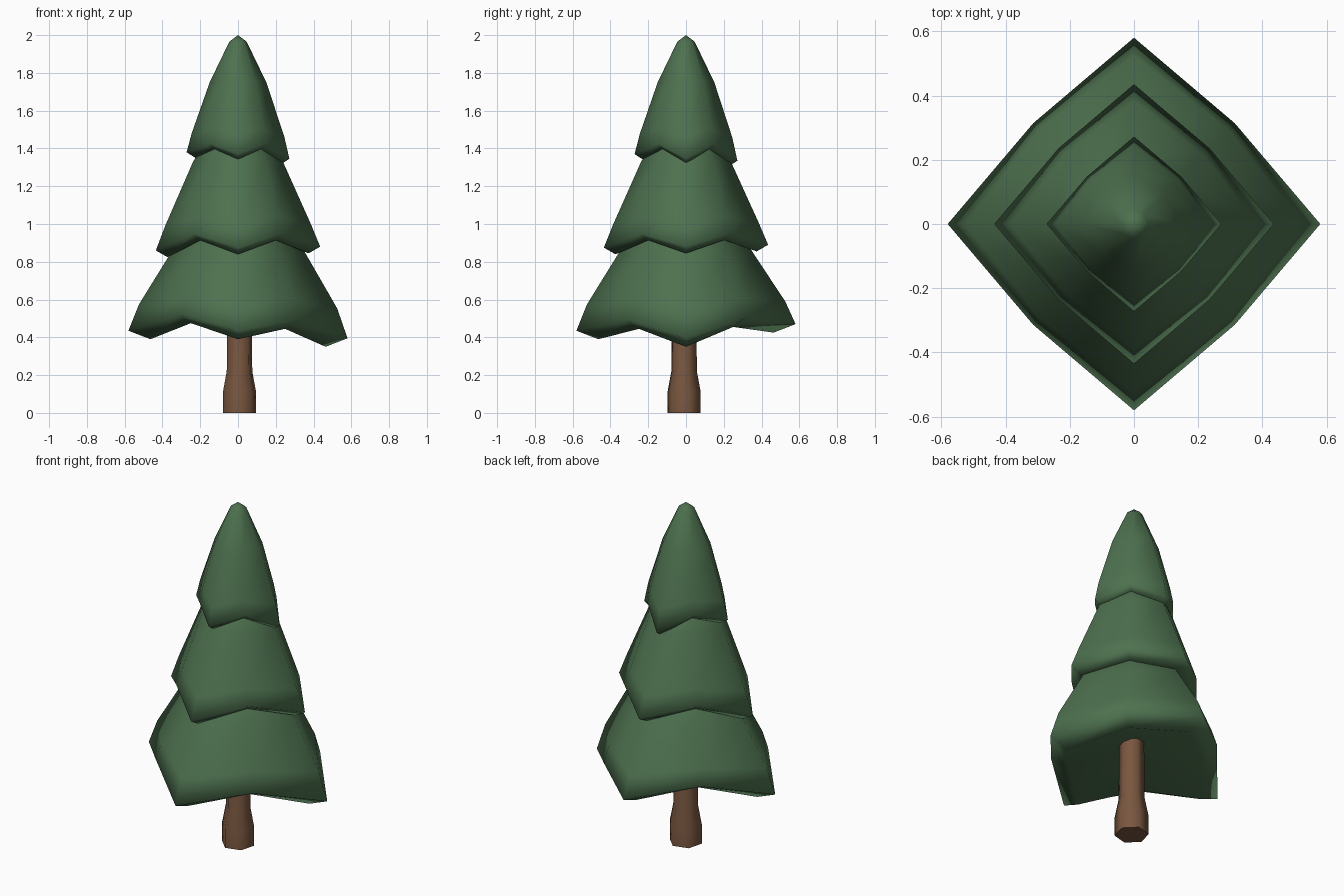
import bpy
import bmesh
from math import cos, sin, pi, radians

cube = bpy.data.objects.get("Cube")
if cube:
    bpy.data.objects.remove(cube, do_unlink=True)


def material(name, rgb):
    mat = bpy.data.materials.new(name)
    mat.use_nodes = True
    mat.diffuse_color = (*rgb, 1)
    bsdf = mat.node_tree.nodes["Principled BSDF"]
    bsdf.inputs["Base Color"].default_value = (*rgb, 1)
    bsdf.inputs["Roughness"].default_value = 0.9
    return mat


def skin(name, rings, mat, angle):
    """Join rings of points into a closed body; a one-point ring is a tip."""
    bm = bmesh.new()
    loops = [[bm.verts.new(p) for p in ring] for ring in rings]
    for a, b in zip(loops, loops[1:]):
        n = max(len(a), len(b))
        for i in range(n):
            j = (i + 1) % n
            if len(a) == 1:
                bm.faces.new((a[0], b[i], b[j]))
            elif len(b) == 1:
                bm.faces.new((a[i], a[j], b[0]))
            else:
                bm.faces.new((a[i], a[j], b[j], b[i]))
    for end in (loops[0], loops[-1]):
        if len(end) > 2:
            bm.faces.new(end)
    bmesh.ops.recalc_face_normals(bm, faces=bm.faces)
    mesh = bpy.data.meshes.new(name)
    bm.to_mesh(mesh)
    bm.free()
    mesh.materials.append(mat)
    obj = bpy.data.objects.new(name, mesh)
    bpy.context.collection.objects.link(obj)
    bpy.ops.object.select_all(action="DESELECT")
    obj.select_set(True)
    bpy.context.view_layer.objects.active = obj
    bpy.ops.object.shade_smooth_by_angle(angle=radians(angle))


def diamond(radius, squash, heights):
    """Four corners on the axes, with squashed side points between them."""
    ring = []
    for i, z in enumerate(heights):
        r = radius * (squash if i % 2 else 1)
        ring.append((r * cos(i * pi / 4), r * sin(i * pi / 4), z))
    return ring


def tier(name, rim_radius, rim, lip, shoulder, upper, hollow, tip=None):
    """A drooping skirt: recessed underside, lip, rim, shoulder, upper rings."""
    inset, drop = lip
    radius, rise = shoulder
    mean = sum(rim) / len(rim)
    rings = [
        [(0, 0, hollow)],
        diamond(rim_radius * inset, 0.76, [z - drop for z in rim]),
        diamond(rim_radius, 0.765, rim),
        diamond(radius, 0.79, [mean + rise + 0.5 * (z - mean) for z in rim]),
    ]
    rings += [diamond(r, squash, [z] * 8) for r, squash, z in upper]
    if tip:
        rings.append([(0, 0, tip)])
    skin(name, rings, needles, 85)


needles = material("needle green", (0.075, 0.165, 0.078))
bark = material("bark brown", (0.19, 0.094, 0.05))

# Foliage tiers; rim heights run anticlockwise from +x, corner then side
tier("lower_foliage", 0.58, [0.395, 0.5, 0.47, 0.53, 0.435, 0.52, 0.435, 0.49],
     (0.8, 0.045), (0.525, 0.12),
     [(0.36, 0.84, 0.84), (0.2, 0.9, 1.1)], 0.58)
tier("middle_foliage", 0.435, [0.88, 0.95, 0.89, 0.95, 0.86, 0.95, 0.875, 0.95],
     (0.86, 0.035), (0.385, 0.105),
     [(0.24, 0.86, 1.325), (0.13, 0.92, 1.52)], 0.98)
tier("top_foliage", 0.272, [1.345, 1.425, 1.335, 1.425, 1.38, 1.425, 1.37, 1.425],
     (0.83, 0.03), (0.245, 0.095),
     [(0.15, 0.88, 1.75), (0.046, 0.97, 1.965)], 1.44, 2.0)

# Six-sided trunk with a flared foot
trunk = []
for r, z in [(0.091, 0), (0.091, 0.11), (0.07, 0.22), (0.066, 0.65)]:
    angles = [radians(15 + 60 * i) for i in range(6)]
    trunk.append([(0.008 + r * cos(a), -0.01 + r * sin(a), z) for a in angles])
skin("trunk", trunk, bark, 65)
